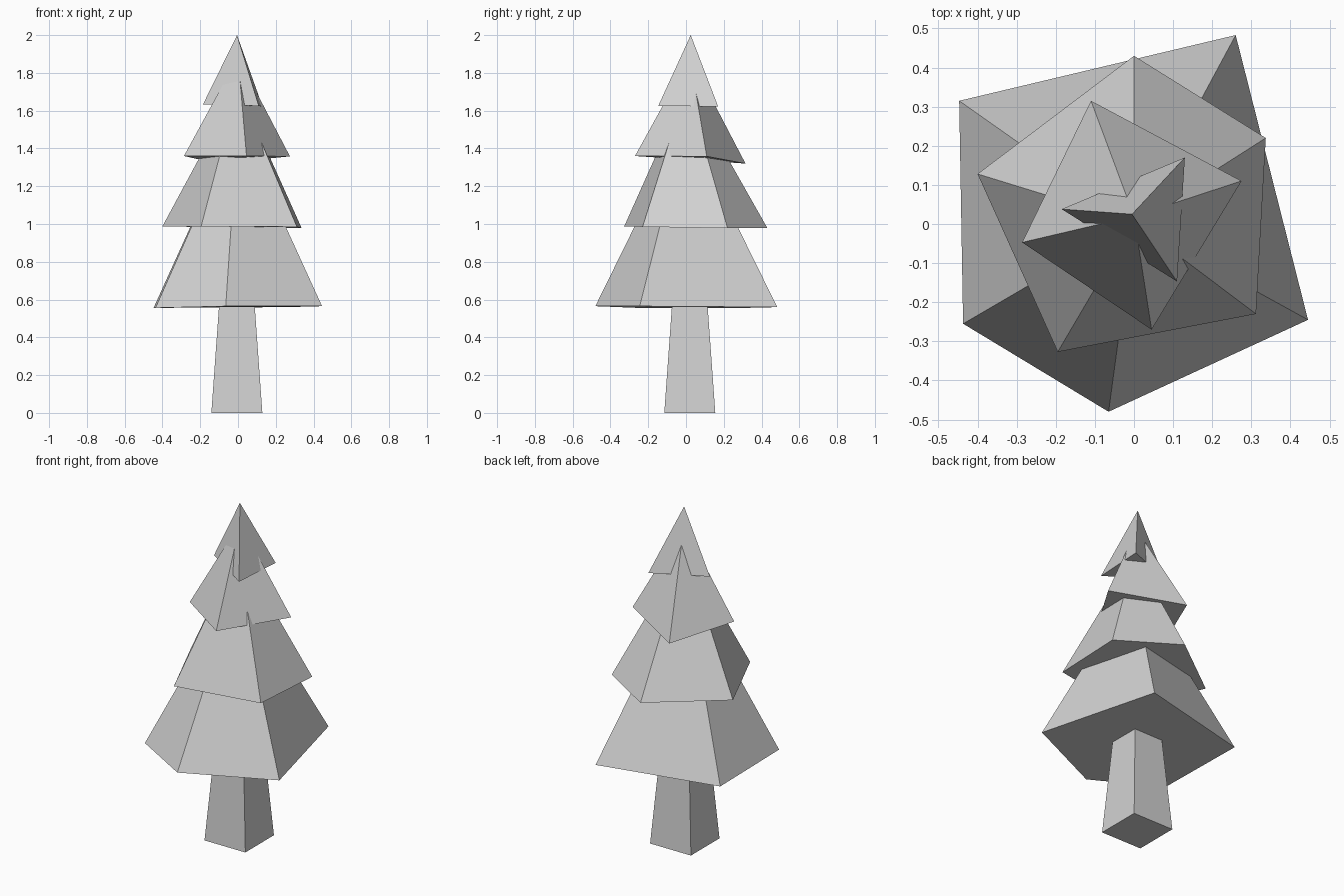
import bpy
import bmesh

cube = bpy.data.objects.get("Cube")
if cube:
    bpy.data.objects.remove(cube, do_unlink=True)

grey = bpy.data.materials.new("plain_grey")
grey.use_nodes = True
colour = (0.64, 0.64, 0.64, 1)
grey.diffuse_color = colour
grey.node_tree.nodes["Principled BSDF"].inputs["Base Color"].default_value = colour


def finish(name, bm):
    """Turn a bmesh into a flat-shaded object."""
    bmesh.ops.recalc_face_normals(bm, faces=bm.faces[:])
    mesh = bpy.data.meshes.new(name)
    bm.to_mesh(mesh)
    bm.free()
    mesh.materials.append(grey)
    obj = bpy.data.objects.new(name, mesh)
    bpy.context.collection.objects.link(obj)
    return obj


def pyramid(name, rim, apex):
    """Closed pyramid from an uneven rim to a point."""
    bm = bmesh.new()
    base = [bm.verts.new(p) for p in rim]
    tip = bm.verts.new(apex)
    bm.faces.new(base)
    for a, b in zip(base, base[1:] + base[:1]):
        bm.faces.new((a, b, tip))
    return finish(name, bm)


# Trunk: square post, tapering upward into the lowest tier
bm = bmesh.new()
bmesh.ops.create_cube(bm, size=1)
for v in bm.verts:
    half = 0.092 if v.co.z > 0 else 0.135
    v.co = (-0.006 + 2 * half * v.co.x, 0.02 + 2 * half * v.co.y,
            0.6 * (v.co.z + 0.5))
finish("trunk", bm)

# Foliage: four irregular overlapping tiers, fewer sides toward the top
pyramid("foliage_lowest",
        [(0.26, 0.483, 0.56), (-0.447, 0.315, 0.556), (-0.437, -0.255, 0.556),
         (-0.065, -0.48, 0.565), (0.445, -0.245, 0.565)],
        (0, 0, 1.54))
pyramid("foliage_lower_middle",
        [(0, 0.43, 0.98), (-0.4, 0.128, 0.988), (-0.195, -0.327, 0.988),
         (0.312, -0.23, 0.985), (0.337, 0.22, 0.978)],
        (0, 0.005, 1.73))
pyramid("foliage_upper_middle",
        [(-0.11, 0.315, 1.32), (-0.286, -0.047, 1.36),
         (0.045, -0.27, 1.36), (0.275, 0.11, 1.358)],
        (0, 0.02, 1.885))
pyramid("foliage_top",
        [(-0.185, 0.038, 1.634), (0.11, -0.147, 1.625), (0.13, 0.17, 1.622)],
        (-0.005, 0.025, 2))
